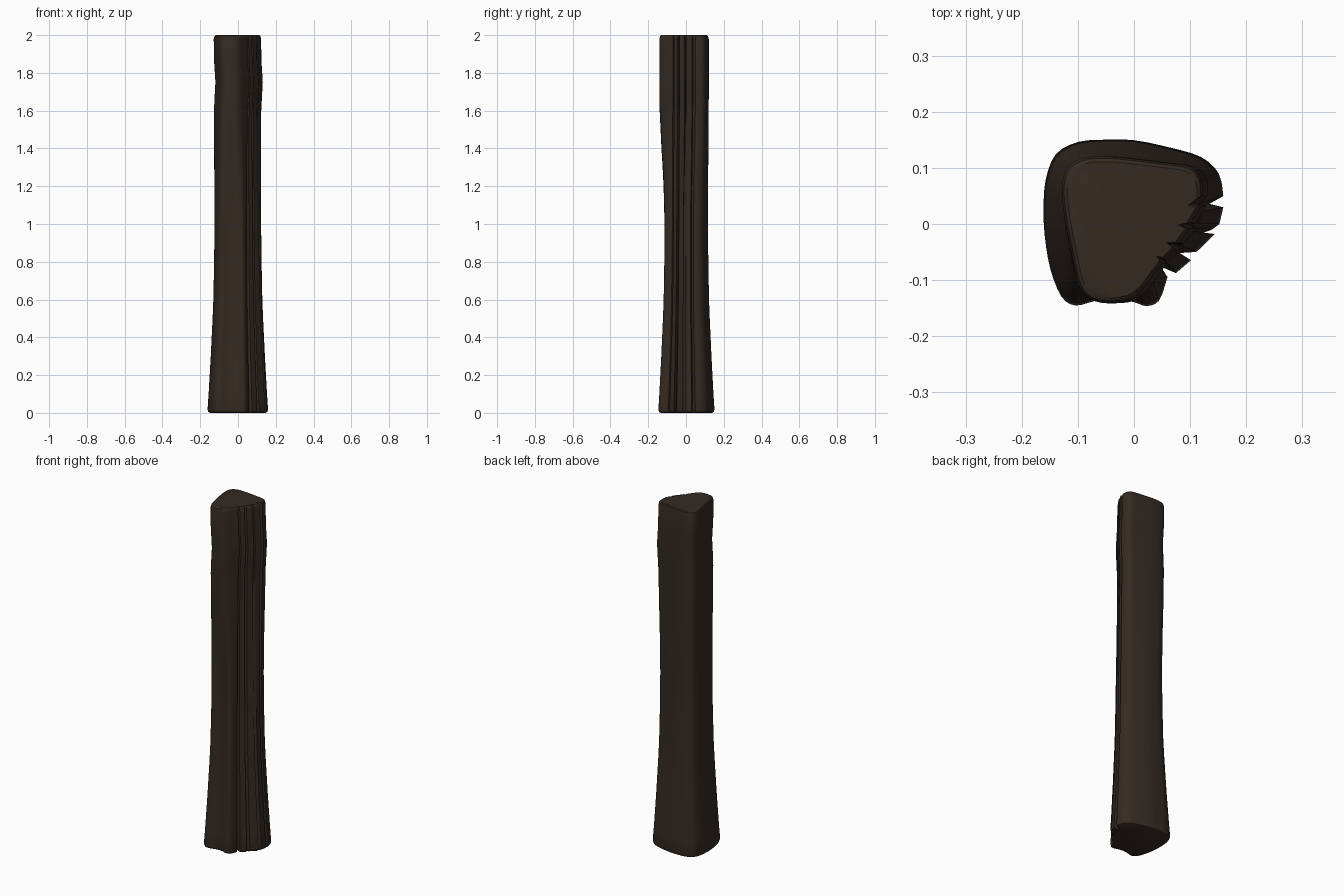
import bpy, bmesh
from mathutils import Vector

if "Cube" in bpy.data.objects:
    bpy.data.objects.remove(bpy.data.objects["Cube"])

# Matching plan outlines at the foot and at the head (20 smooth points, then the split face)
FOOT = [(.160, .05), (.152, .09), (.12, .12), (.06, .138), (0, .15), (-.05, .151), (-.1, .147),
        (-.14, .125), (-.158, .08), (-.162, .03), (-.16, -.02), (-.15, -.08), (-.13, -.13),
        (-.105, -.146), (-.07, -.138), (-.035, -.135), (0, -.14), (.022, -.147), (.045, -.137), (.06, -.095)]
HEAD = [(.122, .05), (.12, .08), (.10, .102), (.05, .11), (0, .116), (-.04, .12), (-.085, .119),
        (-.115, .105), (-.127, .08), (-.128, .045), (-.122, 0), (-.11, -.06), (-.10, -.105),
        (-.085, -.13), (-.06, -.14), (-.035, -.141), (-.01, -.137), (.01, -.122), (.028, -.1), (.05, -.07)]
FOOT_SPLITS = [(.045, -.075), (.075, -.088), (.102, -.065), (.082, -.052), (.112, -.05), (.145, -.018),
               (.112, -.02), (.14, -.01), (.153, 0), (.16, .03), (.135, .036)]
HEAD_SPLITS = [(.043, -.062), (.056, -.064), (.074, -.045), (.063, -.036), (.08, -.035), (.1, -.008),
               (.085, -.002), (.102, .002), (.108, .012), (.12, .032), (.105, .036)]


def smooth(points, steps=3):
    """Open Catmull-Rom curve through the points."""
    p = [Vector(q) for q in points]
    p = [p[0]] + p + [p[-1]]
    out = []
    for i in range(1, len(p) - 2):
        a, b, c, d = p[i - 1:i + 3]
        for k in range(steps):
            t = k / steps
            out.append(.5 * (2 * b + (c - a) * t + (2 * a - 5 * b + 4 * c - d) * t * t
                             + (3 * b - a - 3 * c + d) * t ** 3))
    return out + [p[-1]]


foot = smooth(FOOT) + [Vector(q) for q in FOOT_SPLITS]
head = smooth(HEAD) + [Vector(q) for q in HEAD_SPLITS]

# Levels: height, foot scale, blend to head, sideways shift, edge rounding
LEVELS = [(0, 1, 0, 0, .91), (.005, 1, 0, 0, .97), (.018, .995, 0, 0, 1), (.1, .96, 0, 0, 1),
          (.2, .925, 0, 0, 1), (.3, .89, 0, 0, 1), (.4, .86, 0, 0, 1), (.5, .83, 0, 0, 1),
          (.6, .805, 0, 0, 1), (.8, .78, .02, 0, 1), (1, .765, .1, 0, 1), (1.2, .76, .35, 0, 1),
          (1.4, .76, .7, 0, 1), (1.6, .76, .95, .001, 1), (1.68, .76, 1, .005, 1),
          (1.75, .76, 1, .009, 1), (1.8, .76, 1, .006, 1), (1.86, .76, 1, .002, 1),
          (1.98, .76, 1, 0, 1), (1.995, .76, 1, 0, .97), (2, .76, 1, 0, .92)]

# Weathered post: outlines lofted upward and capped
bm = bmesh.new()
rings = []
for z, scale, blend, shift, inset in LEVELS:
    ring = []
    for f, h in zip(foot, head):
        q = (f * scale).lerp(h, blend) * inset
        ring.append(bm.verts.new((q.x + shift, q.y, z)))
    rings.append(ring)
n = len(foot)
for lo, hi in zip(rings, rings[1:]):
    for i in range(n):
        j = (i + 1) % n
        bm.faces.new((lo[i], lo[j], hi[j], hi[i]))
bm.faces.new(rings[0][::-1])
bm.faces.new(rings[-1])
bmesh.ops.recalc_face_normals(bm, faces=bm.faces[:])
mesh = bpy.data.meshes.new("wooden_post")
bm.to_mesh(mesh)
bm.free()
post = bpy.data.objects.new("wooden_post", mesh)
bpy.context.collection.objects.link(post)

# Dark brown wood
wood = bpy.data.materials.new("dark_wood")
wood.diffuse_color = (.035, .023, .016, 1)
wood.use_nodes = True
wood.node_tree.nodes["Principled BSDF"].inputs["Base Color"].default_value = wood.diffuse_color
mesh.materials.append(wood)

bpy.context.view_layer.objects.active = post
post.select_set(True)
bpy.ops.object.shade_smooth_by_angle(angle=.6)
